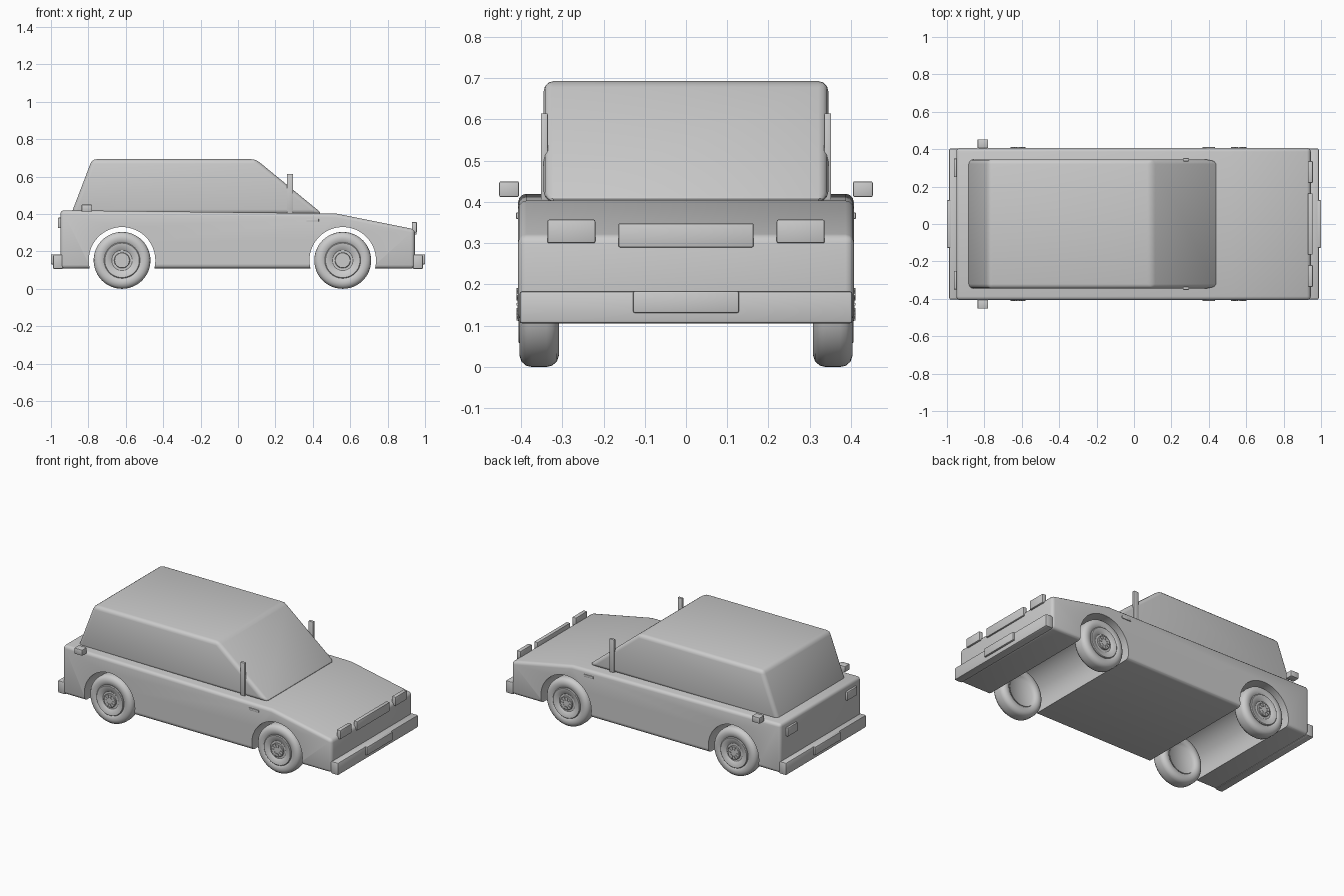
import bpy, bmesh
from math import pi, cos, sin, radians
from mathutils import Matrix

if "Cube" in bpy.data.objects:
    bpy.data.objects.remove(bpy.data.objects["Cube"])


def new_object(name, bm):
    bmesh.ops.recalc_face_normals(bm, faces=bm.faces)
    mesh = bpy.data.meshes.new(name)
    bm.to_mesh(mesh)
    bm.free()
    ob = bpy.data.objects.new(name, mesh)
    bpy.context.collection.objects.link(ob)
    return ob


def finish(ob, angle=35):
    bpy.ops.object.select_all(action='DESELECT')
    ob.select_set(True)
    bpy.context.view_layer.objects.active = ob
    bpy.ops.object.convert(target='MESH')
    bpy.ops.object.shade_smooth_by_angle(angle=radians(angle))


def add_bevel(ob, width, segments=3):
    mod = ob.modifiers.new("bevel", 'BEVEL')
    mod.width, mod.segments = width, segments
    mod.limit_method = 'ANGLE'
    mod.angle_limit = radians(20)


def prism(name, profile, half_width, bevel):
    """Side profile (x, z) extruded across y."""
    bm = bmesh.new()
    face = bm.faces.new([bm.verts.new((x, -half_width, z)) for x, z in profile])
    out = bmesh.ops.extrude_face_region(bm, geom=[face])
    verts = [g for g in out['geom'] if isinstance(g, bmesh.types.BMVert)]
    bmesh.ops.translate(bm, verts=verts, vec=(0, 2 * half_width, 0))
    ob = new_object(name, bm)
    add_bevel(ob, bevel)
    return ob


def box(name, xs, ys, zs, bevel=0.004):
    bm = bmesh.new()
    bmesh.ops.create_cube(bm, size=1)
    for v in bm.verts:
        v.co = [lo + (c + 0.5) * (hi - lo) for c, (lo, hi) in zip(v.co, (xs, ys, zs))]
    ob = new_object(name, bm)
    add_bevel(ob, bevel, 2)
    finish(ob)
    return ob


def pair(name, xs, ys, zs, bevel=0.004):
    box(name + "_left", xs, ys, zs, bevel)
    box(name + "_right", xs, (-ys[1], -ys[0]), zs, bevel)


def lathe(name, profile, centre, side, steps=48):
    """Profile of (radius, y) spun around a wheel axle along y."""
    bm = bmesh.new()
    rings = []
    for r, y in profile:
        if r == 0:
            rings.append([bm.verts.new((0, side * y, 0))] * steps)
        else:
            rings.append([bm.verts.new((r * cos(2 * pi * i / steps), side * y,
                                        r * sin(2 * pi * i / steps))) for i in range(steps)])
    for a, b in zip(rings, rings[1:]):
        for i in range(steps):
            j = (i + 1) % steps
            bm.faces.new(list(dict.fromkeys((a[i], a[j], b[j], b[i]))))
    bmesh.ops.translate(bm, verts=bm.verts, vec=centre)
    ob = new_object(name, bm)
    finish(ob, 40)
    return ob


AXLES = {"rear": -0.62, "front": 0.56}
WHEEL_Z = 0.152

# Lower body with wheel arches cut right across
body = prism("body", [(-0.95, 0.108), (0.945, 0.108), (0.945, 0.318),
                      (0.52, 0.403), (-0.95, 0.42)], 0.407, 0.02)
for name, x in AXLES.items():
    bm = bmesh.new()
    bmesh.ops.create_cone(bm, cap_ends=True, segments=64, radius1=0.178, radius2=0.178, depth=1.2,
                          matrix=Matrix.Translation((x, 0, WHEEL_Z)) @ Matrix.Rotation(pi / 2, 4, 'X'))
    cutter = new_object(name + "_arch_cutter", bm)
    cutter.hide_render = True
    mod = body.modifiers.new("arch", 'BOOLEAN')
    mod.operation, mod.solver, mod.object = 'DIFFERENCE', 'EXACT', cutter
finish(body)
for name in AXLES:
    bpy.data.objects.remove(bpy.data.objects[name + "_arch_cutter"])

# Cabin
cabin = prism("cabin", [(-0.892, 0.40), (0.452, 0.40), (0.095, 0.693), (-0.78, 0.693)], 0.345, 0.024)
finish(cabin)

# Wheels: tyre, rim, hub and ring of studs
tyre = [(0.094, 0.318), (0.105, 0.309), (0.124, 0.308), (0.139, 0.313), (0.149, 0.325),
        (0.152, 0.338), (0.152, 0.374), (0.149, 0.388), (0.139, 0.399), (0.124, 0.404),
        (0.105, 0.403), (0.094, 0.396)]
rim = [(0, 0.325), (0.08, 0.325), (0.094, 0.314), (0.096, 0.32), (0.096, 0.402),
       (0.092, 0.406), (0.085, 0.405), (0.058, 0.399), (0.055, 0.396), (0, 0.396)]
hub = [(0, 0.39), (0.042, 0.39), (0.042, 0.405), (0.039, 0.408), (0, 0.408)]
for name, x in AXLES.items():
    for label, s in (("left", 1), ("right", -1)):
        centre = (x, 0, WHEEL_Z)
        tag = name + "_" + label
        lathe("tyre_" + tag, tyre, centre, s)
        lathe("rim_" + tag, rim, centre, s)
        lathe("hub_" + tag, hub, centre, s, 32)
        bm = bmesh.new()
        for i in range(10):
            a = 2 * pi * i / 10
            m = (Matrix.Translation((x, s * 0.403, WHEEL_Z)) @ Matrix.Rotation(a, 4, 'Y')
                 @ Matrix.Translation((0.03, 0, 0)) @ Matrix.Diagonal((0.022, 0.017, 0.006, 1)))
            bmesh.ops.create_cube(bm, size=1, matrix=m)
        finish(new_object("wheel_studs_" + tag, bm))

# Bumpers and plates
for name, s in (("front", 1), ("rear", -1)):
    box(name + "_bumper", sorted((s * 0.935, s * 0.988)), (-0.404, 0.404), (0.105, 0.184), 0.008)
    box(name + "_plate", sorted((s * 0.98, s)), (-0.128, 0.128), (0.131, 0.184))

# Lights and grille
pair("headlight", (0.93, 0.956), (0.22, 0.336), (0.30, 0.357))
box("grille", (0.93, 0.955), (-0.164, 0.164), (0.29, 0.348))
pair("tail_light", (-0.963, -0.94), (0.25, 0.35), (0.325, 0.38))

# Window pillars, side mirrors and door handles
pair("pillar", (0.262, 0.294), (0.335, 0.352), (0.40, 0.615), 0.003)
pair("mirror", (-0.836, -0.78), (0.405, 0.453), (0.412, 0.45), 0.004)
pair("handle", (0.365, 0.432), (0.40, 0.412), (0.359, 0.374), 0.002)
